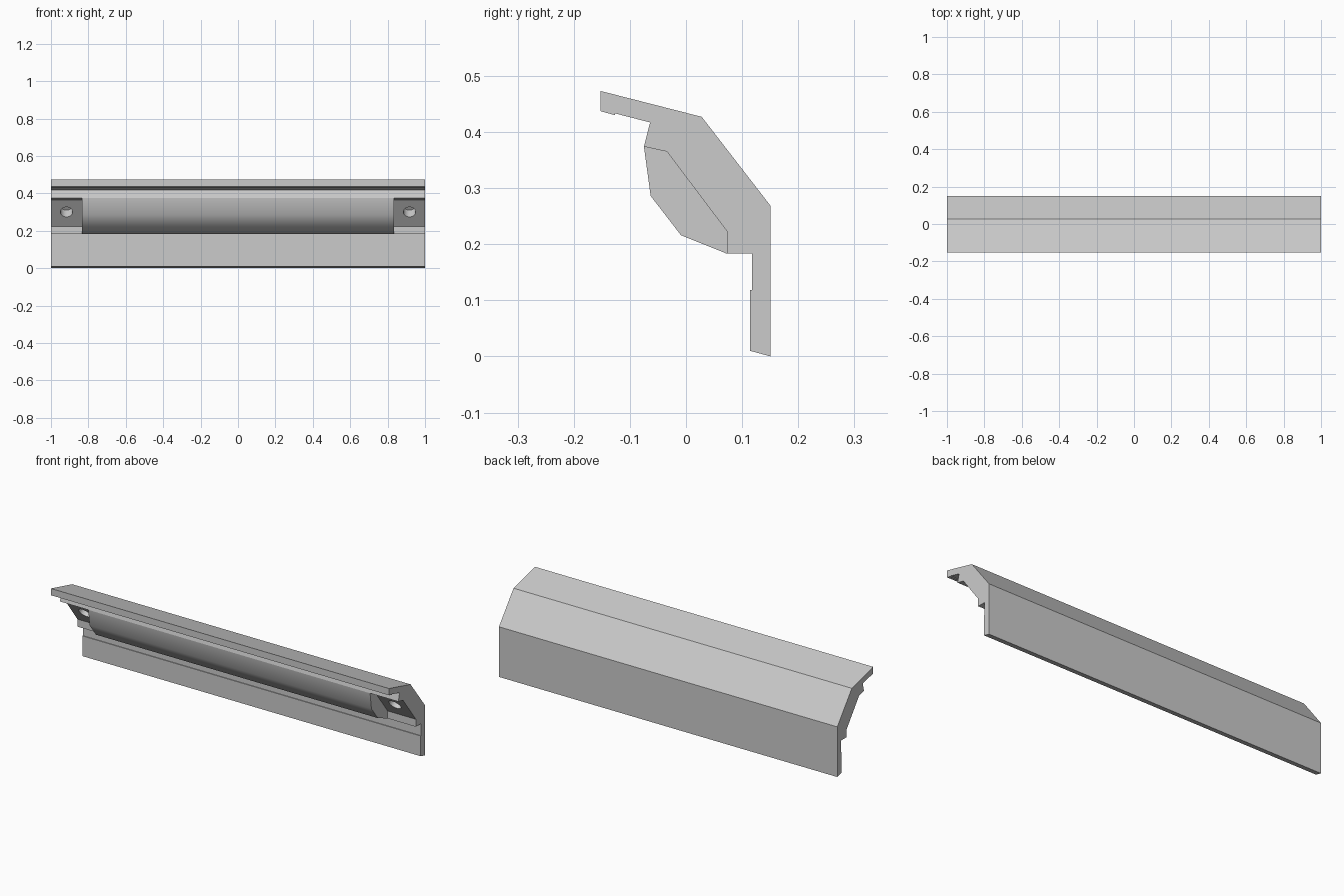
import bpy
import bmesh
import math
from mathutils import Vector, Matrix

if "Cube" in bpy.data.objects:
    bpy.data.objects.remove(bpy.data.objects["Cube"], do_unlink=True)

grey = bpy.data.materials.new("plain grey")
grey.use_nodes = True
colour = (0.6, 0.6, 0.6, 1)
grey.diffuse_color = colour
grey.node_tree.nodes["Principled BSDF"].inputs["Base Color"].default_value = colour


def make_object(name, bm):
    bmesh.ops.recalc_face_normals(bm, faces=bm.faces)
    mesh = bpy.data.meshes.new(name)
    bm.to_mesh(mesh)
    bm.free()
    mesh.materials.append(grey)
    obj = bpy.data.objects.new(name, mesh)
    bpy.context.collection.objects.link(obj)
    return obj


def extrude_profile(name, profile, x0, x1):
    """Extrude a (y, z) outline along x."""
    bm = bmesh.new()
    face = bm.faces.new([bm.verts.new((x0, y, z)) for y, z in profile])
    result = bmesh.ops.extrude_face_region(bm, geom=[face], use_keep_orig=True)
    moved = [v for v in result["geom"] if isinstance(v, bmesh.types.BMVert)]
    bmesh.ops.translate(bm, verts=moved, vec=(x1 - x0, 0, 0))
    return make_object(name, bm)


def cut(target, cutter):
    cutter.hide_render = True
    mod = target.modifiers.new("cut", 'BOOLEAN')
    mod.operation = 'DIFFERENCE'
    mod.solver = 'EXACT'
    mod.object = cutter
    bpy.context.view_layer.objects.active = target
    bpy.ops.object.modifier_apply(modifier=mod.name)
    bpy.data.objects.remove(cutter, do_unlink=True)


# Full-length rail: upper lip, rounded belly, lower flange, angled back
rail = extrude_profile("corner_rail", [
    (-0.152, 0.473), (-0.152, 0.437), (-0.127, 0.430), (-0.126, 0.433),
    (-0.064, 0.417), (-0.075, 0.374), (-0.063, 0.286), (-0.009, 0.216),
    (0.073, 0.183), (0.118, 0.183), (0.118, 0.118), (0.114, 0.118),
    (0.114, 0.010), (0.151, 0.0), (0.151, 0.268), (0.028, 0.427)], -1, 1)

# Mounting recess and blind screw hole at each end
slope = Vector((0, 0.107, -0.143)).normalized()
outward = Vector((0, slope.z, -slope.y))
for side in (-1, 1):
    cut(rail, extrude_profile("recess_cutter", [
        (-0.157, 0.392), (-0.034, 0.365), (0.073, 0.223),
        (0.073, 0.10), (-0.157, 0.10)], side * 0.833, side * 1.1))
    bm = bmesh.new()
    turn = outward.to_track_quat('Z', 'Y').to_matrix().to_4x4()
    place = Matrix.Translation((side * 0.917, 0.015, 0.30))
    bmesh.ops.create_cone(bm, cap_ends=True, segments=32, radius1=0.033,
                          radius2=0.033, depth=0.12, matrix=place @ turn)
    cut(rail, make_object("hole_cutter", bm))

# Round the belly and holes, keep the folds crisp
bpy.ops.object.select_all(action='DESELECT')
rail.select_set(True)
bpy.context.view_layer.objects.active = rail
bpy.ops.object.shade_smooth_by_angle(angle=math.radians(34))
